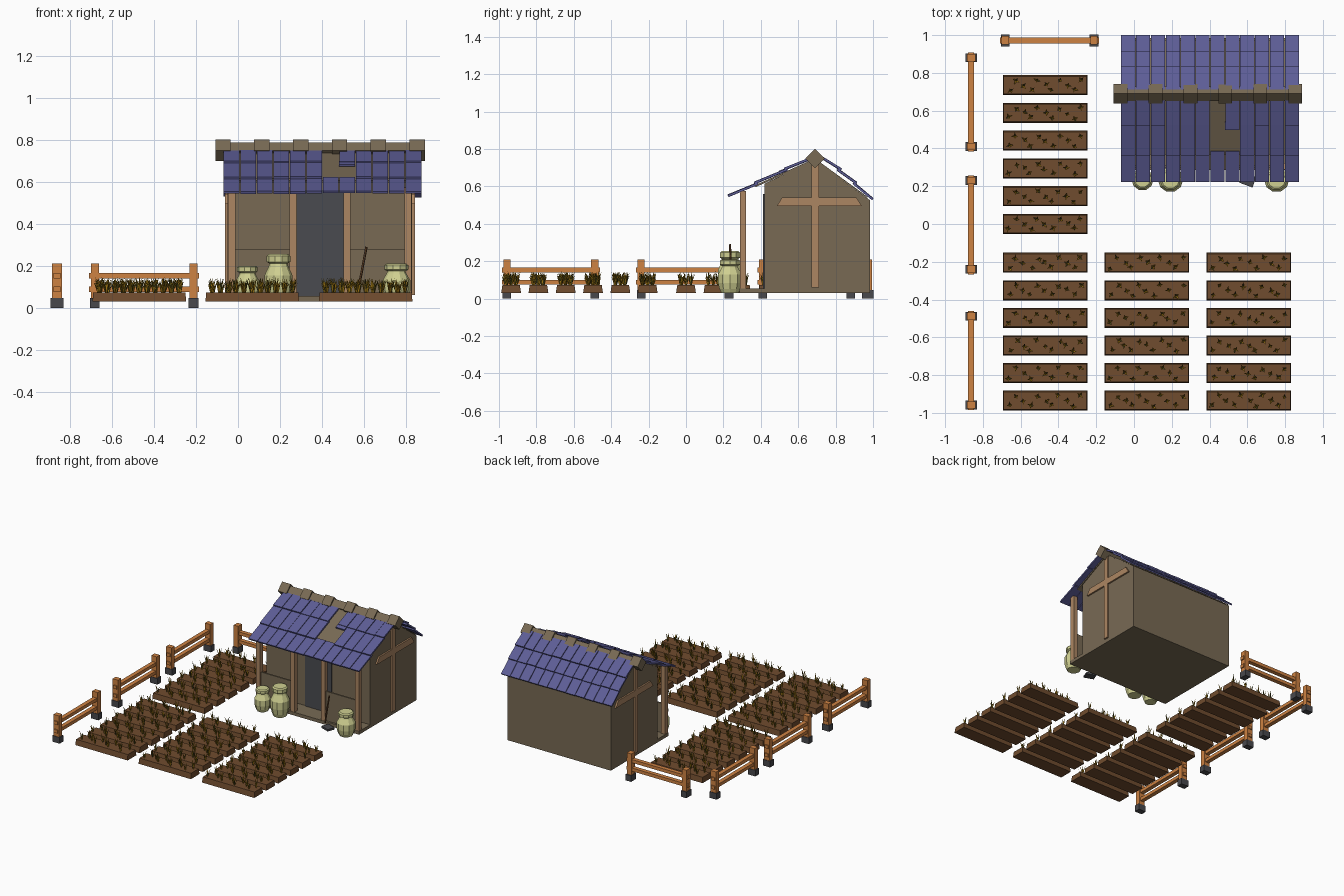
import bpy, bmesh, math, random
from mathutils import Matrix, Vector

if "Cube" in bpy.data.objects:
    bpy.data.objects.remove(bpy.data.objects["Cube"])

random.seed(4)


def material(name, r, g, b):
    lin = [((c / 255 + 0.055) / 1.055) ** 2.4 for c in (r, g, b)]
    m = bpy.data.materials.new(name)
    m.diffuse_color = (*lin, 1)
    m.use_nodes = True
    m.node_tree.nodes["Principled BSDF"].inputs["Base Color"].default_value = m.diffuse_color
    return m


WALL = material("plaster_brown", 120, 106, 84)
TIMBER = material("tan_timber", 172, 134, 98)
TILE = material("blue_tile", 93, 93, 150)
FENCE = material("orange_wood", 206, 130, 66)
STONE = material("dark_stone", 72, 72, 76)
SOIL = material("soil_brown", 112, 76, 46)
STRAW = material("straw_yellow", 165, 125, 22)
LEAF = material("dark_leaf", 88, 84, 30)
CLAY = material("pale_green_clay", 208, 208, 145)
DOOR = material("door_grey", 74, 75, 80)


def finish(name, bm, *mats):
    bmesh.ops.recalc_face_normals(bm, faces=bm.faces[:])
    me = bpy.data.meshes.new(name)
    bm.to_mesh(me)
    bm.free()
    for m in mats:
        me.materials.append(m)
    ob = bpy.data.objects.new(name, me)
    bpy.context.collection.objects.link(ob)
    return ob


def box(bm, x0, x1, y0, y1, z0, z1):
    mid = Vector(((x0 + x1) / 2, (y0 + y1) / 2, (z0 + z1) / 2))
    mat = Matrix.Translation(mid) @ Matrix.Diagonal((x1 - x0, y1 - y0, z1 - z0, 1))
    return bmesh.ops.create_cube(bm, size=1, matrix=mat)["verts"]


def prism(bm, pts, x0, x1):
    """Extrude a (y, z) profile along x."""
    a = [bm.verts.new((x0, y, z)) for y, z in pts]
    b = [bm.verts.new((x1, y, z)) for y, z in pts]
    bm.faces.new(a)
    bm.faces.new(b[::-1])
    for i in range(len(pts)):
        j = (i + 1) % len(pts)
        bm.faces.new((a[i], b[i], b[j], a[j]))


def plank(bm, p, q, t, x0, x1):
    """Sloped board from (y, z) point p to q with thickness t."""
    d = Vector((q[0] - p[0], q[1] - p[1])).normalized()
    n = Vector((-d.y, d.x)) * t / 2
    p, q = Vector(p), Vector(q)
    prism(bm, [p - n, q - n, q + n, p + n], x0, x1)


# House body and porch floor
bm = bmesh.new()
prism(bm, [(.42, .03), (.985, .03), (.985, .525), (.69, .742), (.42, .615)], -.05, .83)
finish("house_body", bm, WALL)
bm = bmesh.new()
box(bm, -.05, .83, .285, .42, .03, .055)
finish("porch_floor", bm, WALL)

# Low porch panels between the outer posts
bm = bmesh.new()
box(bm, -.02, .25, .30, .312, .055, .28)
box(bm, .53, .80, .30, .312, .055, .28)
finish("porch_panels", bm, WALL)

# Porch posts
bm = bmesh.new()
for x in (-.03, .262, .52, .81):
    box(bm, x - .017, x + .017, .288, .322, .05, .575)
finish("porch_posts", bm, TIMBER)

# Door
bm = bmesh.new()
box(bm, .28, .505, .413, .425, .05, .56)
finish("door", bm, DOOR)

# Gable timbers on both ends
bm = bmesh.new()
for x0, x1 in ((-.062, -.05), (.83, .842)):
    box(bm, x0, x1, .67, .71, .06, .735)
    prism(bm, [(.485, .495), (.94, .495), (.91, .542), (.515, .542)], x0, x1)
finish("gable_timbers", bm, TIMBER)

# Roof boards beneath the tiles
bm = bmesh.new()
plank(bm, (.37, .601), (.69, .744), .01, -.055, .835)
plank(bm, (.69, .745), (.97, .541), .006, -.055, .835)
finish("roof_boards", bm, WALL)

# Roof tiles in overlapping rows, a few missing on the front
ROWS_FRONT = [((.225, .548), (.385, .614)), ((.365, .616), (.54, .688)), ((.525, .690), (.68, .752))]
ROWS_BACK = [((.998, .53), (.895, .616)), ((.912, .615), (.81, .688)), ((.83, .688), (.71, .762))]
MISSING = {(2, 6), (1, 6), (1, 7)}
STEP = .945 / 12
for name, rows, gaps in (("front_tiles", ROWS_FRONT, MISSING), ("back_tiles", ROWS_BACK, set())):
    bm = bmesh.new()
    for r, (p, q) in enumerate(rows):
        for c in range(12):
            if (r, c) in gaps:
                continue
            x = -.07 + c * STEP
            dz = random.uniform(0, .004)
            plank(bm, (p[0], p[1] + dz), (q[0], q[1] + dz), .012, x + .002, x + STEP - .002)
    finish(name, bm, TILE)

# Broken tile shard beside the hole
bm = bmesh.new()
plank(bm, (.50, .678), (.54, .694), .012, .482, .558)
finish("tile_shard", bm, TILE)


# Ridge made of alternating small and large diamond caps
def diamond(bm, cz, r, x0, x1):
    prism(bm, [(.69 - r, cz), (.69, cz - r), (.69 + r, cz), (.69, cz + r)], x0, x1)


bm = bmesh.new()
diamond(bm, .748, .04, -.09, .87)
for i in range(6):
    x = -.108 + i * .185
    diamond(bm, .75, .052, x, x + .073)
finish("roof_ridge", bm, WALL)


# Clay jars turned from a profile
def jar(name, x, y, r, h):
    prof = [(.72, 0), (.88, .12), (1, .30), (1, .55), (.70, .74), (.64, .80), (.84, .84), (.84, .96), (.70, 1)]
    bm = bmesh.new()
    n = 10
    rings = []
    for k, z in prof:
        rings.append([bm.verts.new((x + r * k * math.cos(2 * math.pi * i / n),
                                    y + r * k * math.sin(2 * math.pi * i / n), .03 + h * z)) for i in range(n)])
    for a, b in zip(rings, rings[1:]):
        for i in range(n):
            j = (i + 1) % n
            bm.faces.new((a[i], a[j], b[j], b[i]))
    bm.faces.new(rings[0][::-1])
    bm.faces.new(rings[-1])
    finish(name, bm, CLAY)


jar("small_jar", .045, .235, .058, .17)
jar("tall_jar", .193, .235, .067, .225)
jar("wide_jar", .755, .235, .067, .18)

# Spade leaning by the porch
bm = bmesh.new()
a, b = Vector((.57, .245, .07)), Vector((.612, .235, .29))
rot = (b - a).to_track_quat("Z", "Y").to_matrix().to_4x4()
bmesh.ops.create_cone(bm, cap_ends=True, segments=6, radius1=.006, radius2=.006,
                      depth=(b - a).length, matrix=Matrix.Translation((a + b) / 2) @ rot)
finish("spade_handle", bm, SOIL)
bm = bmesh.new()
box(bm, .565, .64, .205, .265, .035, .05)
bmesh.ops.rotate(bm, verts=bm.verts[:], cent=(.6, .235, .045), matrix=Matrix.Rotation(-.35, 3, "Z"))
finish("spade_blade", bm, STONE)


# Fences: two posts on stone feet with two rails
def fence(name, cx, cy, along_y):
    wood, feet = bmesh.new(), bmesh.new()
    for s in (-.235, .235):
        box(wood, s - .019, s + .019, -.023, .023, .045, .21)
        box(feet, s - .023, s + .023, -.031, .031, 0, .047)
    for z in (.088, .153):
        box(wood, -.262, .262, -.016, .016, z - .0125, z + .0125)
    mat = Matrix.Translation((cx, cy, 0)) @ Matrix.Rotation(math.pi / 2 if along_y else 0, 4, "Z")
    for part, bm, m in (("wood", wood, FENCE), ("feet", feet, STONE)):
        bm.transform(mat)
        finish(f"{name}_{part}", bm, m)


for i, y in enumerate((-.723, -.005, .645)):
    fence(f"side_fence_{i + 1}", -.862, y, True)
fence("back_fence", -.447, .972, False)


# Garden beds with sprouting tufts
def blade(bm, base, ang, lean, h, mat):
    out = Vector((math.cos(ang), math.sin(ang), 0))
    side = Vector((-out.y, out.x, 0))
    mid = base + out * lean * .35 + Vector((0, 0, h * .55))
    tip = bm.verts.new(base + out * lean + Vector((0, 0, h)))
    lo, hi = [[bm.verts.new(c + v) for v in (side * w, -side * w, out * w)] for c, w in ((base, .003), (mid, .0045))]
    for i in range(3):
        j = (i + 1) % 3
        bm.faces.new((lo[i], lo[j], hi[j], hi[i])).material_index = mat
        bm.faces.new((hi[i], hi[j], tip)).material_index = mat


beds, crops = bmesh.new(), bmesh.new()
low = [-.205 - .146 * i for i in range(6)]
high = [.735 - .147 * i for i in range(6)]
for cx, rows in ((-.47, low + high), (.068, low), (.608, low)):
    for cy in rows:
        for v in box(beds, cx - .223, cx + .223, cy - .053, cy + .053, .03, .072):
            if v.co.z > .05:
                v.co.y = cy + (v.co.y - cy) * .88
                v.co.x = cx + (v.co.x - cx) * .985
        for i in range(11):
            px = cx - .19 + i * .038 + random.uniform(-.008, .008)
            py = cy + (-.026, .024, 0)[i % 3] + random.uniform(-.006, .006)
            turn = random.uniform(0, 6.28)
            for k in range(4):
                blade(crops, Vector((px, py, .068)), turn + k * 1.6, random.uniform(.012, .024),
                      random.uniform(.04, .078), 1 if k == 3 else 0)
finish("garden_beds", beds, SOIL)
finish("crop_tufts", crops, STRAW, LEAF)
